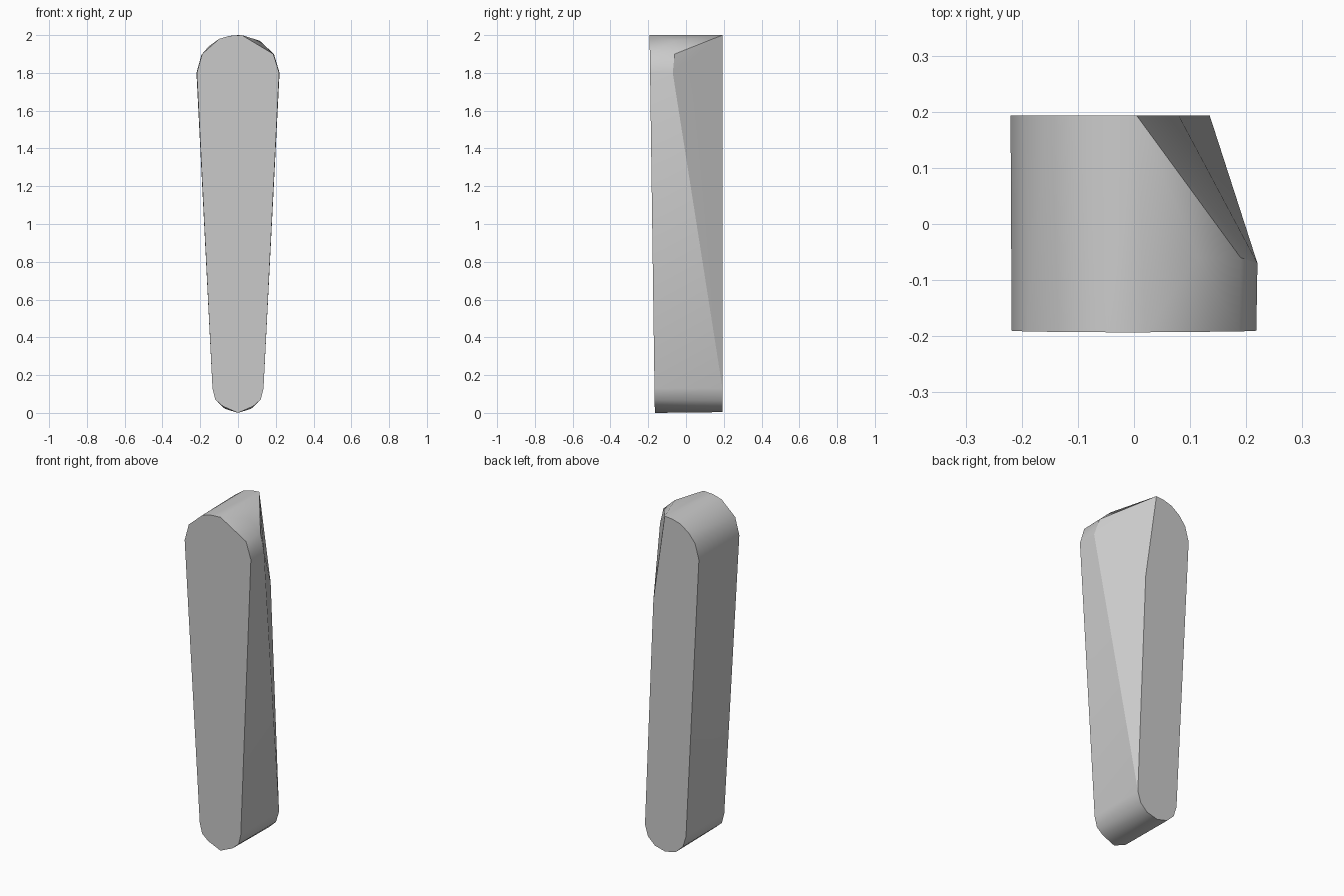
import bpy
import bmesh
import math

cube = bpy.data.objects.get("Cube")
if cube:
    bpy.data.objects.remove(cube, do_unlink=True)

BACK = 0.193


def front_y(z):
    """Front face leans slightly forward towards the top."""
    return -0.165 - 0.014 * z


def mirrored(half):
    return half + [(-x, z) for x, z in half if x != 0]


# Rounded ends of the tapered bar
top_left = [(-0.22, 1.8), (-0.195, 1.89), (-0.155, 1.94), (-0.1, 1.98), (-0.045, 1.996), (0.005, 2.0)]
bottom_back = mirrored([(0.135, 0.13), (0.115, 0.065), (0.07, 0.022), (0, 0.004)])
bottom_front = mirrored([(0.135, 0.13), (0.12, 0.07), (0.08, 0.035), (0, 0)])
top_front = [(-0.218, 1.8), (-0.19, 1.9), (-0.1, 1.98), (-0.045, 1.996),
             (0.02, 2.0), (0.187, 1.9), (0.218, 1.8)]

# Back edge of the long slanting cut on the left side
cut_edge = [(0.08, 1.48)]

points = [(x, BACK, z) for x, z in top_left + cut_edge + bottom_back]
points += [(x, front_y(z), z) for x, z in top_front + bottom_front]

# Shoulder where the cut meets the rounded top
points += [(0.22, -0.07, 1.8), (0.19, -0.06, 1.9), (0.115, -0.06, 1.97)]

bm = bmesh.new()
for p in points:
    bm.verts.new(p)
hull = bmesh.ops.convex_hull(bm, input=bm.verts)
loose = [v for v in bm.verts if not v.link_faces]
bmesh.ops.delete(bm, geom=loose, context="VERTS")
bmesh.ops.dissolve_limit(bm, angle_limit=math.radians(0.5), verts=bm.verts, edges=bm.edges)
bmesh.ops.recalc_face_normals(bm, faces=bm.faces)

mesh = bpy.data.meshes.new("tapered_bar")
bm.to_mesh(mesh)
bm.free()
bar = bpy.data.objects.new("tapered_bar", mesh)
bpy.context.collection.objects.link(bar)

# Plain grey finish
grey = bpy.data.materials.new("light_grey")
grey.use_nodes = True
colour = (0.6, 0.6, 0.6, 1)
grey.diffuse_color = colour
grey.node_tree.nodes["Principled BSDF"].inputs["Base Color"].default_value = colour
mesh.materials.append(grey)

bpy.ops.object.select_all(action="DESELECT")
bar.select_set(True)
bpy.context.view_layer.objects.active = bar
bpy.ops.object.shade_smooth_by_angle(angle=math.radians(30))
